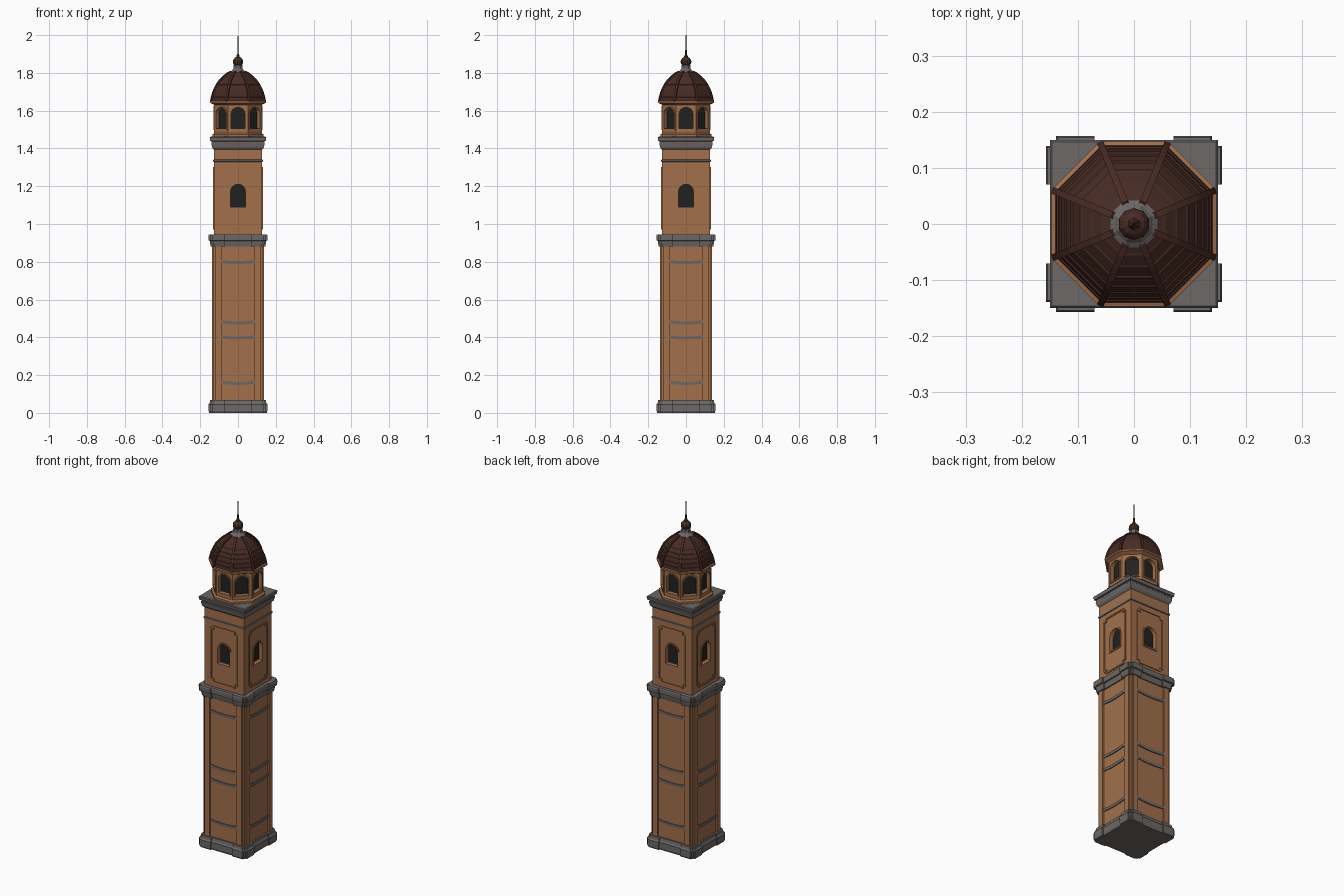
import bpy, bmesh
from math import sin, cos, pi, tan

if "Cube" in bpy.data.objects:
    bpy.data.objects.remove(bpy.data.objects["Cube"])


def material(name, rgb):
    m = bpy.data.materials.new(name)
    m.diffuse_color = (*rgb, 1)
    m.use_nodes = True
    m.node_tree.nodes["Principled BSDF"].inputs["Base Color"].default_value = m.diffuse_color
    return m


PLASTER = material("plaster", (0.36, 0.16, 0.07))
STONE = material("stone", (0.15, 0.14, 0.135))
TILE = material("tile", (0.065, 0.025, 0.018))
DARK = material("dark", (0.015, 0.015, 0.015))
SQUARE = [i * pi / 2 for i in range(4)]
OCTAGON = [i * pi / 4 for i in range(8)]


def finish(bm, name, mat):
    bmesh.ops.recalc_face_normals(bm, faces=bm.faces)
    me = bpy.data.meshes.new(name)
    bm.to_mesh(me)
    bm.free()
    ob = bpy.data.objects.new(name, me)
    bpy.context.collection.objects.link(ob)
    me.materials.append(mat)
    return ob


def loft(name, rings, mat):
    """Stack (z, outline) rings and cap the ends."""
    bm = bmesh.new()
    loops = [[bm.verts.new((x, y, z)) for x, y in pts] for z, pts in rings]
    n = len(loops[0])
    for a, b in zip(loops, loops[1:]):
        for i in range(n):
            j = (i + 1) % n
            bm.faces.new((a[i], a[j], b[j], b[i]))
    bm.faces.new(loops[0][::-1])
    bm.faces.new(loops[-1])
    return finish(bm, name, mat)


def ngon(apothem, n=8):
    r = apothem / cos(pi / n)
    return [(r * cos((2 * i + 1) * pi / n), r * sin((2 * i + 1) * pi / n)) for i in range(n)]


def pier_plan(w, p, i0, i1):
    """Square of half-width w with strips raised by p between i0 and i1."""
    side = [(-w, w), (-i1, w), (-i1, w + p), (-i0, w + p), (-i0, w),
            (i0, w), (i0, w + p), (i1, w + p), (i1, w)]
    return [(u * cos(a) + d * sin(a), u * sin(a) - d * cos(a)) for a in SQUARE for u, d in side]


def on_sides(name, outline, d0, d1, mat, angles, inner=None):
    """Extrude a (u, z) outline (or a frame) outward from d0 to d1 on every side."""
    bm = bmesh.new()
    n = len(outline)
    for a in angles:
        def row(pts, d):
            return [bm.verts.new((u * cos(a) + d * sin(a), u * sin(a) - d * cos(a), z)) for u, z in pts]
        o0, o1 = row(outline, d0), row(outline, d1)
        if inner:
            i0, i1 = row(inner, d0), row(inner, d1)
            loops = [o0, o1, i1, i0, o0]
        else:
            loops = [o0, o1]
            bm.faces.new(o0)
            bm.faces.new(o1)
        for p, q in zip(loops, loops[1:]):
            for k in range(n):
                m = (k + 1) % n
                bm.faces.new((p[k], p[m], q[m], q[k]))
    return finish(bm, name, mat)


def arch(w, z0, z1, rise):
    zs = z1 - rise
    return [(-w, z0), (w, z0)] + [(w * cos(i * pi / 8), zs + rise * sin(i * pi / 8)) for i in range(9)]


def notched(w, z0, z1, c):
    return [(-w + c, z0), (w - c, z0), (w - c, z0 + c), (w, z0 + c), (w, z1 - c), (w - c, z1 - c),
            (w - c, z1), (-w + c, z1), (-w + c, z1 - c), (-w, z1 - c), (-w, z0 + c), (-w + c, z0 + c)]


def windows(wall, name, w, z0, z1, rise, face, angles):
    """Cut arched niches, fill their backs with dark panes, add a surround."""
    shape = arch(w, z0, z1, rise)
    cutter = on_sides(name + "_cutter", shape, face - 0.025, face + 0.02, DARK, angles)
    cutter.hide_render = True
    cutter.hide_viewport = True
    mod = wall.modifiers.new("niches", 'BOOLEAN')
    mod.operation = 'DIFFERENCE'
    mod.object = cutter
    on_sides(name + "_pane", shape, face - 0.027, face - 0.02, DARK, angles)
    on_sides(name + "_surround", arch(w + 0.007, z0 - 0.008, z1 + 0.007, rise + 0.003),
             face - 0.003, face + 0.004, PLASTER, angles, inner=shape)


# Stone base with raised corner blocks
loft("base", [(z, pier_plan(w, 0.008, 0.07, w - 0.01)) for z, w in
              [(0, 0.144), (0.01, 0.148), (0.045, 0.148), (0.052, 0.142), (0.068, 0.139)]], STONE)

# Lower shaft with pilaster strips
loft("lower_shaft", [(z, pier_plan(0.13, 0.008, 0.088, 0.12)) for z in (0.06, 0.89)], PLASTER)

# Slightly sagging stone bands between the pilasters
for k, z in enumerate((0.16, 0.40, 0.48, 0.80)):
    us = [-0.088 + 0.022 * i for i in range(9)]
    low = [(u, z - 0.012 + 0.9 * u * u) for u in us]
    high = [(u, z + 0.004 + 0.9 * u * u) for u in reversed(us)]
    on_sides(f"shaft_band_{k + 1}", low + high, 0.128, 0.135, STONE, SQUARE)

# Middle cornice following the pilasters
loft("middle_cornice", [(z, pier_plan(w, 0.008, 0.07, w - 0.01)) for z, w in
                        [(0.88, 0.136), (0.90, 0.14), (0.91, 0.141), (0.913, 0.148),
                         (0.938, 0.149), (0.945, 0.146)]], STONE)

# Upper shaft, window and notched panel moulding
upper = loft("upper_shaft", [(z, ngon(0.128, 4)) for z in (0.94, 1.41)], PLASTER)
windows(upper, "shaft_window", 0.039, 1.09, 1.21, 0.036, 0.128, SQUARE)
on_sides("panel_moulding", notched(0.088, 0.97, 1.302, 0.016), 0.125, 0.133, PLASTER, SQUARE,
         inner=notched(0.080, 0.978, 1.294, 0.016))
loft("upper_band", [(z, ngon(w, 4)) for z, w in
                    [(1.328, 0.127), (1.33, 0.132), (1.339, 0.132), (1.341, 0.127)]], STONE)

# Flaring upper cornice
loft("upper_cornice", [(z, ngon(w, 4)) for z, w in
                       [(1.393, 0.127), (1.398, 0.132), (1.405, 0.137), (1.428, 0.141), (1.43, 0.139),
                        (1.438, 0.139), (1.44, 0.147), (1.458, 0.150), (1.462, 0.146)]], STONE)

# Octagonal belfry drum with arched openings
drum = loft("belfry", [(z, ngon(0.126)) for z in (1.455, 1.645)], PLASTER)
windows(drum, "belfry_window", 0.036, 1.505, 1.617, 0.03, 0.126, OCTAGON)
loft("belfry_plinth", [(z, ngon(w)) for z, w in
                       [(1.455, 0.136), (1.474, 0.136), (1.482, 0.125)]], PLASTER)
loft("belfry_eave", [(z, ngon(w)) for z, w in
                     [(1.63, 0.126), (1.637, 0.138), (1.641, 0.147), (1.651, 0.147), (1.654, 0.138)]], PLASTER)

# Tiled dome in overlapping courses
dome = [(1.65, 0.140), (1.672, 0.135), (1.694, 0.129), (1.716, 0.120), (1.738, 0.109),
        (1.760, 0.093), (1.780, 0.074), (1.797, 0.053), (1.808, 0.034)]
rings = []
for (za, wa), (zb, wb) in zip(dome, dome[1:]):
    rings += [(za, ngon(wa)), (zb - 0.001, ngon(wb + 0.003))]
loft("dome", rings + [(1.81, ngon(0.03))], TILE)

# Ribs along the dome corners
r8 = 1 / cos(pi / 8)
bm = bmesh.new()
for a in OCTAGON:
    t = a + pi / 8
    prev = None
    for z, w in dome:
        sect = []
        for side, out in ((-1, -0.012), (-1, 0.006), (1, 0.006), (1, -0.012)):
            r, s = w * r8 + out, side * 0.006
            sect.append(bm.verts.new((r * cos(t) - s * sin(t), r * sin(t) + s * cos(t), z + out * 0.5)))
        if prev:
            for i in range(4):
                j = (i + 1) % 4
                bm.faces.new((prev[i], prev[j], sect[j], sect[i]))
        else:
            bm.faces.new(sect)
        prev = sect
    bm.faces.new(prev)
finish(bm, "dome_ribs", TILE)

# Stone finial collar, tiled ball and spike
loft("finial_collar", [(z, ngon(w)) for z, w in
                       [(1.79, 0.040), (1.806, 0.042), (1.812, 0.033), (1.822, 0.025),
                        (1.84, 0.023), (1.845, 0.018)]], STONE)
loft("finial_ball", [(1.859 - 0.027 * cos(i * pi / 8), ngon(0.027 * sin(i * pi / 8), 10))
                     for i in range(1, 8)], TILE)
loft("spike", [(z, ngon(w, 6)) for z, w in
               [(1.875, 0.012), (1.893, 0.007), (1.90, 0.004), (2.0, 0.0012)]], TILE)
